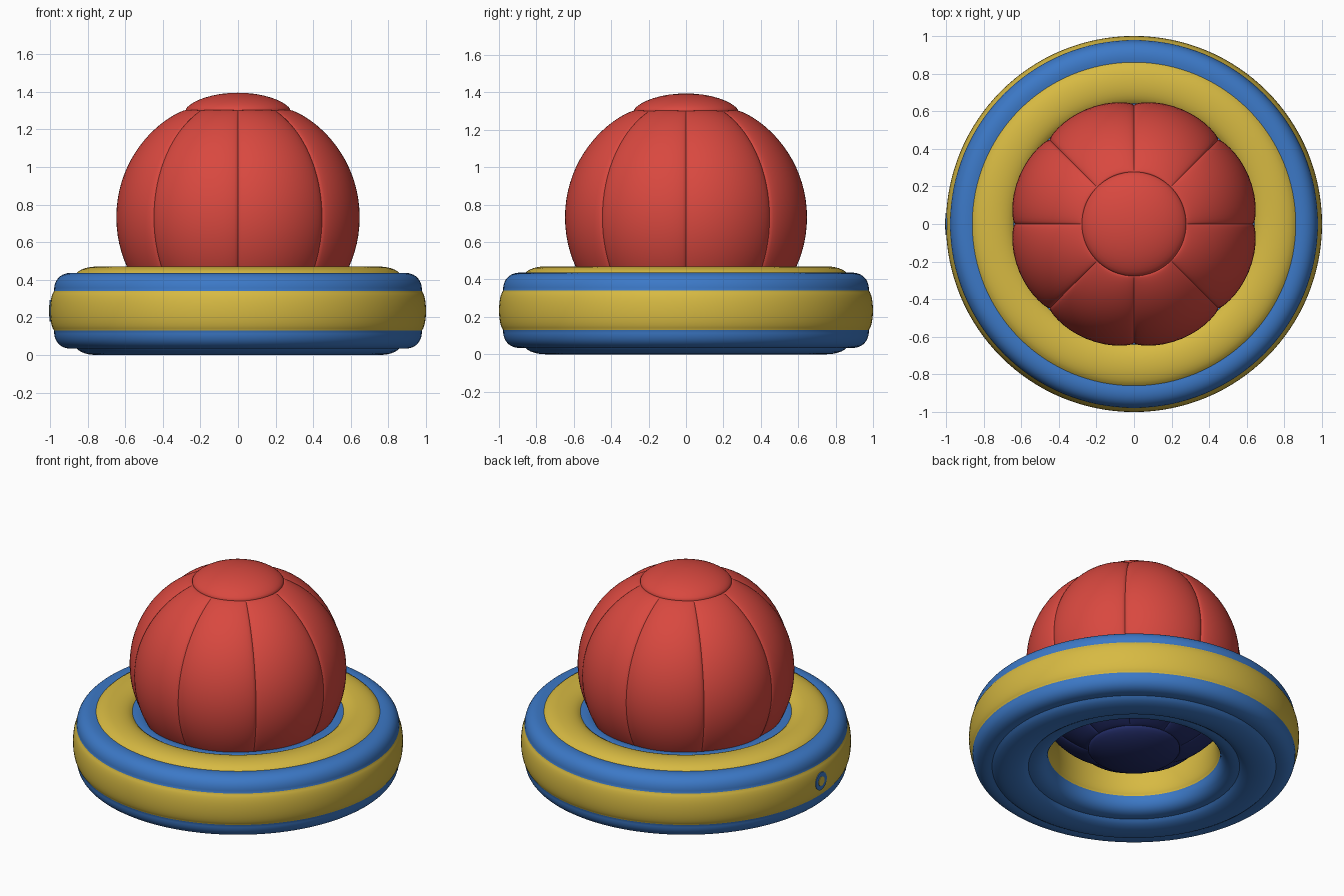
import bpy, bmesh, math
from mathutils import Vector

if "Cube" in bpy.data.objects:
    bpy.data.objects.remove(bpy.data.objects["Cube"])


def mat(name, col):
    m = bpy.data.materials.new(name)
    m.diffuse_color = (*col, 1)
    m.use_nodes = True
    m.node_tree.nodes["Principled BSDF"].inputs["Base Color"].default_value = m.diffuse_color
    return m


RED = mat("red", (0.69, 0.065, 0.05))
YELLOW = mat("yellow", (0.68, 0.49, 0.055))
BLUE = mat("blue", (0.045, 0.19, 0.57))
NAVY = mat("navy", (0.017, 0.026, 0.14))


def finish(name, bm, mats, angle=40):
    bmesh.ops.remove_doubles(bm, verts=bm.verts, dist=1e-5)
    bmesh.ops.recalc_face_normals(bm, faces=bm.faces)
    me = bpy.data.meshes.new(name)
    bm.to_mesh(me)
    bm.free()
    ob = bpy.data.objects.new(name, me)
    bpy.context.collection.objects.link(ob)
    for m in mats:
        me.materials.append(m)
    bpy.ops.object.select_all(action='DESELECT')
    ob.select_set(True)
    bpy.context.view_layer.objects.active = ob
    bpy.ops.object.shade_smooth_by_angle(angle=math.radians(angle))
    return ob


def skin(bm, rows, close_rows, rule):
    """Join rows of points (each row a closed loop) into quads."""
    vs = [[bm.verts.new(p) for p in row] for row in rows]
    n, m = len(vs), len(vs[0])
    for i in range(n if close_rows else n - 1):
        a, b = vs[i], vs[(i + 1) % n]
        for j in range(m):
            k = (j + 1) % m
            f = bm.faces.new((a[j], b[j], b[k], a[k]))
            f.material_index = rule(i, f)


# Float ring: eight puffy bands, each a bezier lobe between two seams
def bezier(p, n):
    for i in range(n):
        t = i / n
        s = 1 - t
        yield tuple(s**3 * a + 3 * s * s * t * b + 3 * s * t * t * c + t**3 * d
                    for a, b, c, d in zip(*p))


ZC, RC = 0.235, 0.75
side = [(.978, .13), (1.007, .165), (1.007, .305), (.978, .34)]
corner = [(.974, .34), (.98, .41), (.93, .447), (.86, .434)]
corner[0] = side[3]
top = [(.86, .434), (.82, .482), (.68, .482), (.64, .434)]
flip_r = lambda c: [(2 * RC - r, z) for r, z in reversed(c)]
flip_z = lambda c: [(r, 2 * ZC - z) for r, z in reversed(c)]
bands = [(side, 0), (corner, 1), (top, 0), (flip_r(corner), 1), (flip_r(side), 0),
         (flip_z(flip_r(corner)), 1), (flip_z(top), 1), (flip_z(corner), 1)]
profile, cols = [], []
for curve, c in bands:
    for p in bezier(curve, 12):
        profile.append(p)
        cols.append(c)
SEG = 128
bm = bmesh.new()
rows = [[(r * math.cos(2 * math.pi * j / SEG), r * math.sin(2 * math.pi * j / SEG), z)
         for j in range(SEG)] for r, z in profile]
skin(bm, rows, True, lambda i, f: cols[i])
finish("float_ring", bm, [YELLOW, BLUE])

# Ball: eight puffy panels with a round cap at each pole
CZ, R, PUFF, T0 = 0.732, 0.632, 0.029, math.radians(26)
N, M, CAP = 8, 16, 10
ease = [(1 - math.cos(math.pi * k / M)) / 2 for k in range(M)]
thetas = [(g + e) * 2 * math.pi / N for g in range(N) for e in ease]
cap_t = [T0 * math.sin(math.pi / 2 * max(k, 0.001) / CAP) for k in range(CAP)]
V = 48
panel_t = [T0 + (math.pi - 2 * T0) * (1 - math.cos(math.pi * k / V)) / 2 for k in range(V + 1)]
lats = cap_t + panel_t + [math.pi - t for t in reversed(cap_t)]


def ball_radius(t, th):
    pole = min(t, math.pi - t)
    if pole < T0 - 1e-6:
        return R + PUFF * 1.05 * math.sqrt(1 - (pole / T0) ** 4)
    along = max(0, math.sin(math.pi * (t - T0) / (math.pi - 2 * T0)))
    across = abs(math.sin(th * N / 2))
    return R + PUFF * along ** 0.35 * across ** 0.5


bm = bmesh.new()
rows = []
for t in lats:
    row = []
    for th in thetas:
        q = ball_radius(t, th)
        row.append((q * math.sin(t) * math.cos(th), q * math.sin(t) * math.sin(th),
                    CZ + q * math.cos(t)))
    rows.append(row)
skin(bm, rows, False, lambda i, f: 1 if f.calc_center_median().z < 0.36 else 0)
for ring in (0, -1):
    bm.verts.ensure_lookup_table()
    m = len(thetas)
    f = bm.faces.new(bm.verts[:m] if ring == 0 else bm.verts[-m:])
    f.material_index = 0 if ring == 0 else 1
finish("ball", bm, [RED, NAVY], 60)


# Air valve on the left side of the ring: blue collar, yellow plug
def disc(name, radius, x, depth, m):
    bpy.ops.mesh.primitive_cylinder_add(vertices=32, radius=radius, depth=depth,
                                        location=(x + depth / 2, 0, ZC),
                                        rotation=(0, math.pi / 2, 0))
    ob = bpy.context.object
    ob.name = name
    ob.data.materials.append(m)
    bpy.ops.object.shade_smooth_by_angle(angle=math.radians(40))


disc("valve_collar", 0.058, -1.001, 0.02, BLUE)
disc("valve_plug", 0.03, -1.004, 0.02, YELLOW)
